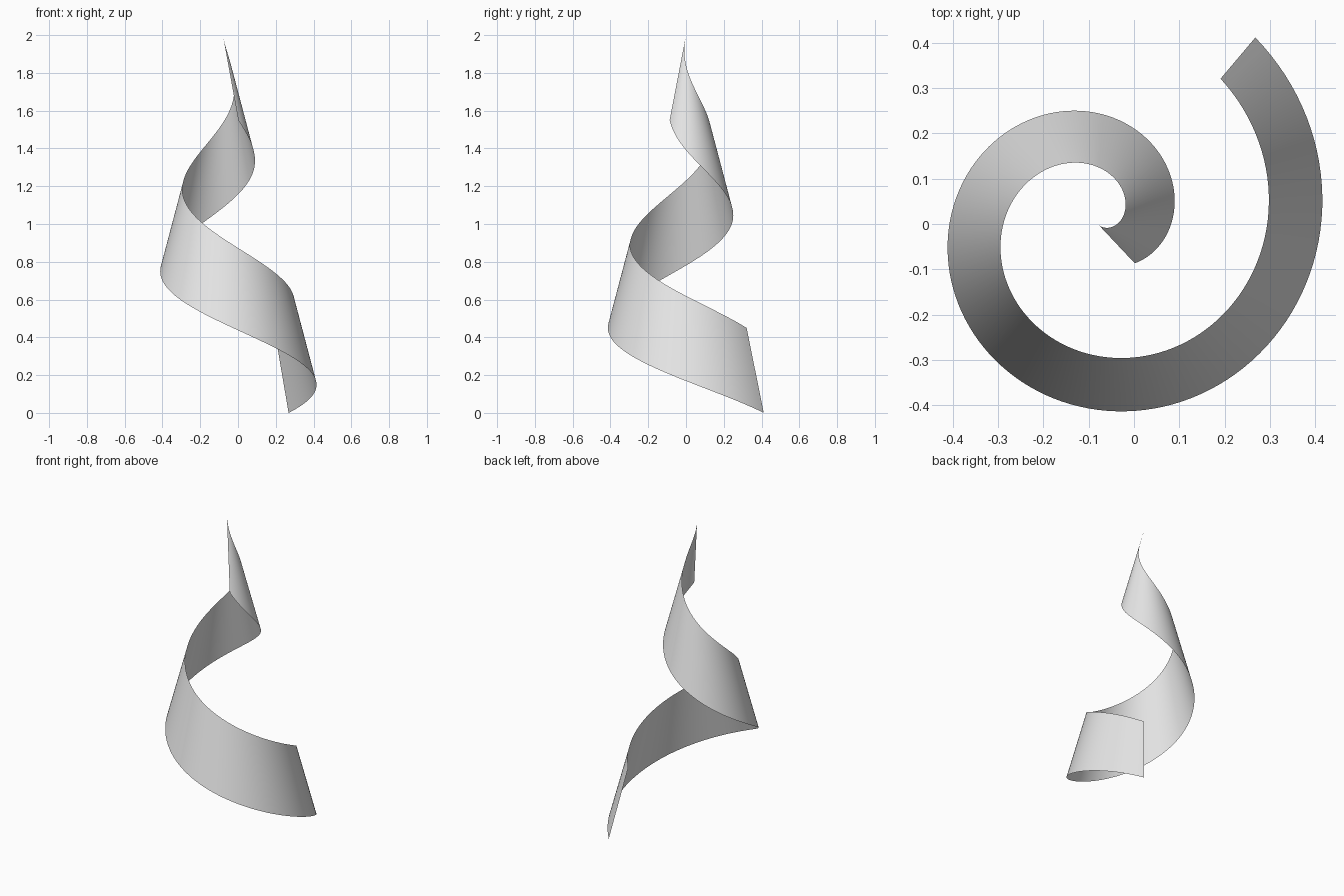
import bpy
import bmesh
from math import radians, cos, sin

# Remove the default cube
cube = bpy.data.objects.get("Cube")
if cube:
    bpy.data.objects.remove(cube, do_unlink=True)

# Spiral dimensions
AXIS_X = -0.08          # cone axis
START, SWEEP = radians(49.8), radians(456.5)
INNER_RADIUS = 0.42     # upper edge shrinks to the axis
FLARE = 0.119           # lower edge sits this much further out
RISE, WIDTH = 1.55, 0.45
STEPS = 160

# Plain grey material
grey = bpy.data.materials.new("light grey")
grey.use_nodes = True
colour = (0.8, 0.8, 0.8, 1)
grey.diffuse_color = colour
grey.node_tree.nodes["Principled BSDF"].inputs["Base Color"].default_value = colour


def edge_point(t, side):
    """Point on the lower (side 0) or upper (side 1) edge of the ribbon."""
    angle = START - SWEEP * t
    radius = INNER_RADIUS * (1 - t) + FLARE * (1 - side)
    return (AXIS_X + radius * cos(angle), radius * sin(angle),
            RISE * t + WIDTH * side)


# Conical spiral ribbon, facing outwards
bm = bmesh.new()
rungs = [[bm.verts.new(edge_point(i / STEPS, side)) for side in (0, 1)]
         for i in range(STEPS + 1)]
for (low, high), (next_low, next_high) in zip(rungs, rungs[1:]):
    bm.faces.new((low, high, next_high, next_low)).smooth = True

mesh = bpy.data.meshes.new("spiral_ribbon")
bm.to_mesh(mesh)
bm.free()
mesh.materials.append(grey)
ribbon = bpy.data.objects.new("spiral_ribbon", mesh)
bpy.context.collection.objects.link(ribbon)
